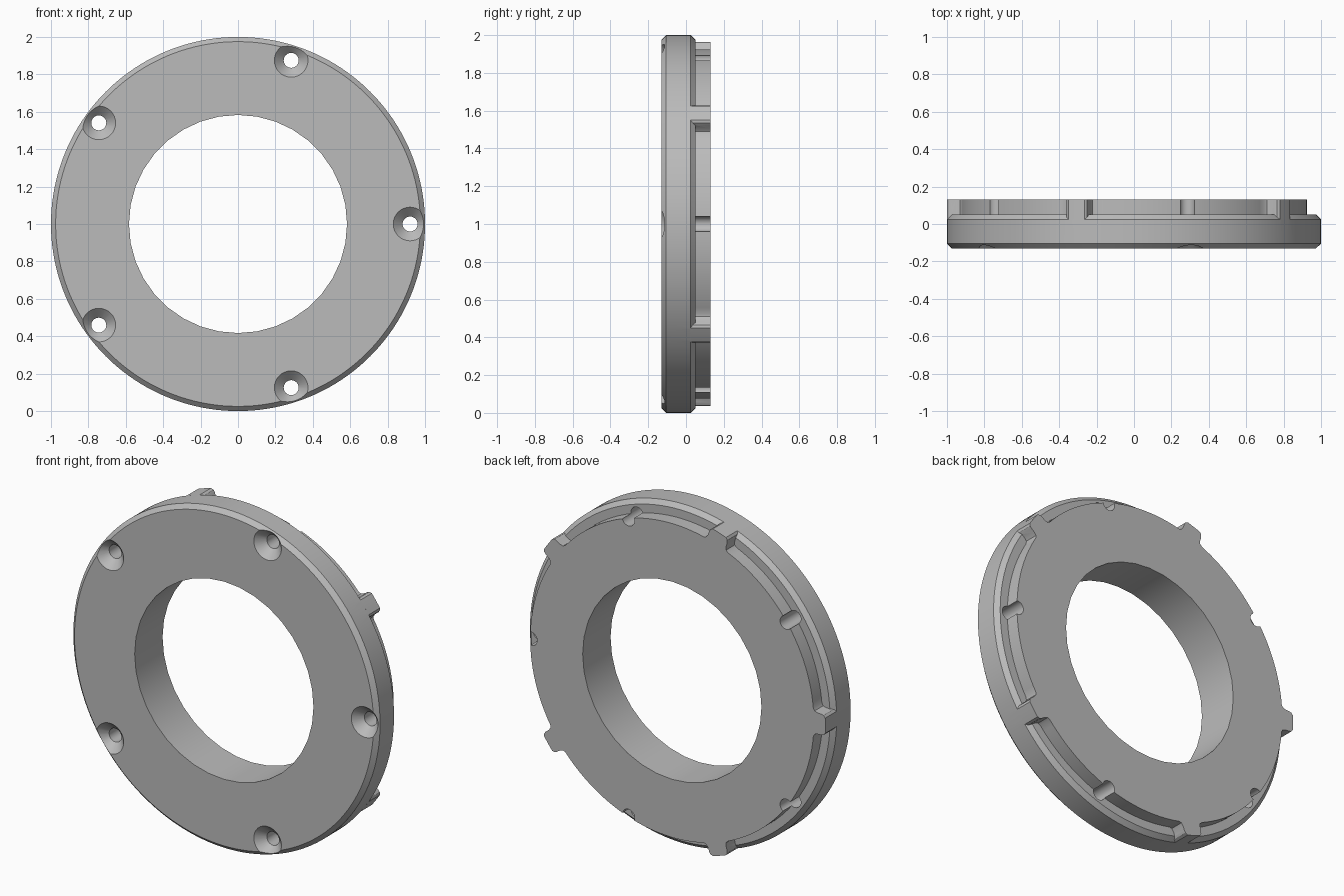
import bpy, bmesh, math
from math import cos, sin, pi, radians

cube = bpy.data.objects.get("Cube")
if cube:
    bpy.data.objects.remove(cube)

COUNT = 5
STEP = 2 * pi / COUNT
BORE, RIM, BOSS = 0.583, 1.0, 0.925
FRONT, BACK = -0.13, 0.13

grey = bpy.data.materials.new("plain grey")
grey.use_nodes = True
COLOUR = (0.5, 0.5, 0.5, 1)
grey.diffuse_color = COLOUR
grey.node_tree.nodes["Principled BSDF"].inputs["Base Color"].default_value = COLOUR


def loft(name, rings, closed):
    """Skin a list of equal-length point rings; cap or close the ends."""
    bm = bmesh.new()
    loops = [[bm.verts.new(p) for p in ring] for ring in rings]
    n = len(loops[0])
    pairs = list(zip(loops, loops[1:]))
    if closed:
        pairs.append((loops[-1], loops[0]))
    for a, b in pairs:
        for i in range(n):
            j = (i + 1) % n
            bm.faces.new((a[i], a[j], b[j], b[i]))
    if not closed:
        bm.faces.new(loops[0])
        bm.faces.new(loops[-1])
    bmesh.ops.recalc_face_normals(bm, faces=bm.faces)
    mesh = bpy.data.meshes.new(name)
    bm.to_mesh(mesh)
    bm.free()
    mesh.materials.append(grey)
    obj = bpy.data.objects.new(name, mesh)
    bpy.context.collection.objects.link(obj)
    return obj


def circle(r, y, n, cx=0.0, cz=1.0):
    return [(cx + r * cos(2 * pi * i / n), y, cz + r * sin(2 * pi * i / n)) for i in range(n)]


def combine(target, other, operation):
    mod = target.modifiers.new(operation.lower(), "BOOLEAN")
    mod.operation = operation
    mod.solver = "EXACT"
    mod.object = other
    bpy.context.view_layer.objects.active = target
    bpy.ops.object.modifier_apply(modifier=mod.name)
    bpy.data.objects.remove(other)


# Flange disc with chamfered rim, and the lower part of the back boss
SEG = 160
profile = [(0.975, FRONT), (RIM, -0.105), (RIM, 0.025), (0.975, 0.05)]
ring = loft("flange_ring", [circle(r, y, SEG) for r, y in profile], False)

# Half outline of one lug: arc distance from its centre, radius
LUG = [(0, RIM), (0.022, RIM), (0.045, RIM), (0.058, 0.99), (0.063, 0.975),
       (0.066, 0.95), (0.074, 0.932), (0.09, BOSS)]

# Back boss outline: plain arcs between five lugs
outline = []
for k in range(COUNT):
    mid = STEP * (k + 0.5)
    outline += [(mid - s, r) for s, r in reversed(LUG)]
    outline += [(mid + s, r) for s, r in LUG[1:]]
    gap = STEP - 2 * LUG[-1][0]
    outline += [(mid + LUG[-1][0] + gap * i / 28, BOSS) for i in range(1, 28)]


def boss_ring(y):
    return [(r * cos(a), y, 1 + r * sin(a)) for a, r in outline]


boss = loft("back_boss", [boss_ring(0.025), boss_ring(BACK)], False)
combine(ring, boss, "UNION")

# Central bore
bore = loft("bore_cutter", [circle(BORE, y, 36) for y in (-0.3, 0.3)], False)
combine(ring, bore, "DIFFERENCE")

# Countersunk screw holes, which also notch the edge of the boss
sink = [(0.1, FRONT - 0.01), (0.09, FRONT), (0.04, FRONT + 0.05), (0.04, 0.3)]
for k in range(COUNT):
    cx, cz = 0.92 * cos(STEP * k), 1 + 0.92 * sin(STEP * k)
    cutter = loft("screw_cutter", [circle(r, y, 32, cx, cz) for r, y in sink], False)
    combine(ring, cutter, "DIFFERENCE")

bpy.ops.object.select_all(action="DESELECT")
ring.select_set(True)
bpy.context.view_layer.objects.active = ring
bpy.ops.object.shade_smooth_by_angle(angle=radians(25))
